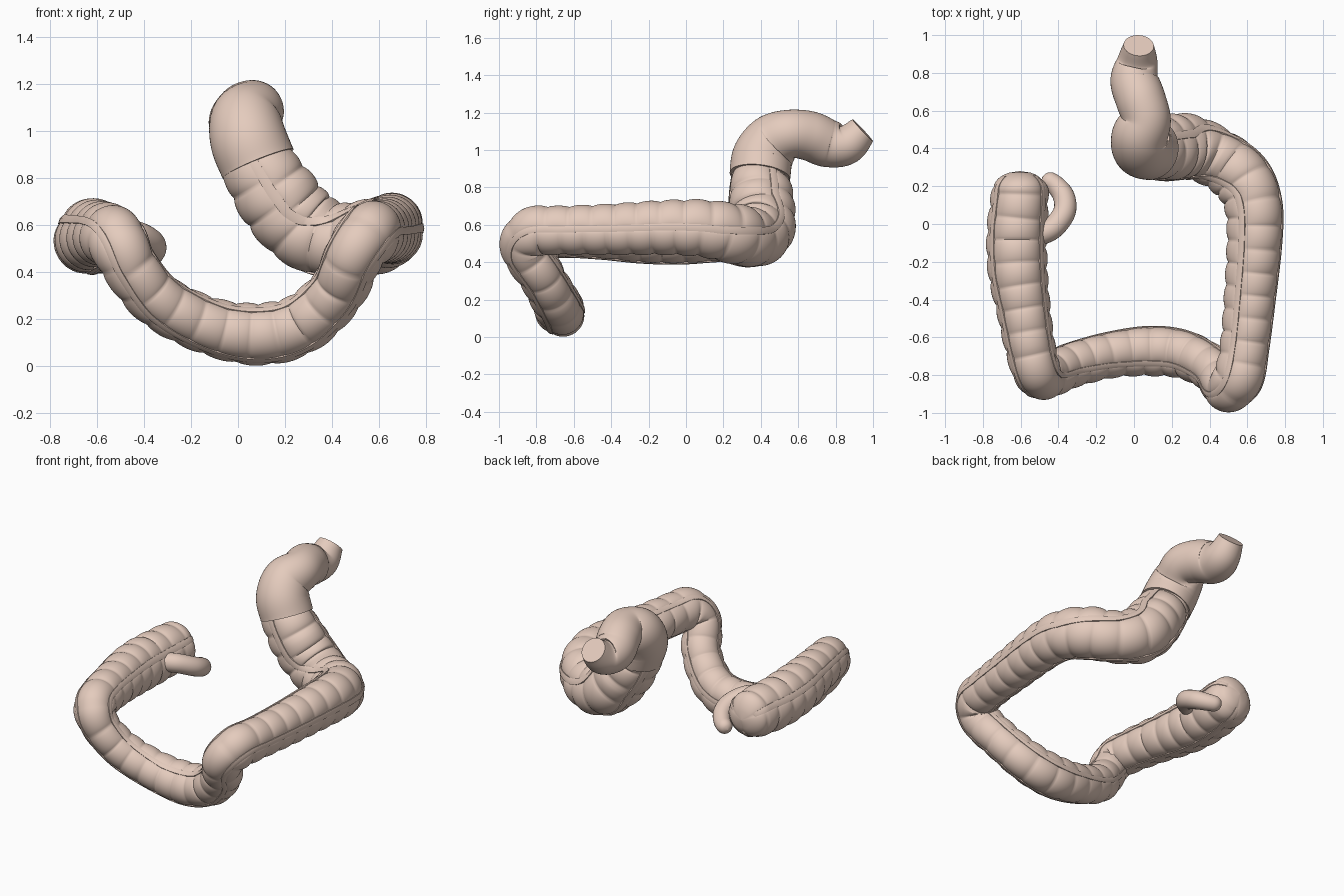
import bpy, bmesh, math
from mathutils import Vector

if "Cube" in bpy.data.objects:
    bpy.data.objects.remove(bpy.data.objects["Cube"])

skin_mat = bpy.data.materials.new("tissue")
skin_mat.diffuse_color = (0.78, 0.60, 0.51, 1)
skin_mat.use_nodes = True
skin_mat.node_tree.nodes["Principled BSDF"].inputs["Base Color"].default_value = skin_mat.diffuse_color


def sample(points, step):
    """Smooth path through (x, y, z, radius) points, resampled evenly."""
    p = [Vector(q) for q in points]
    p = [2 * p[0] - p[1]] + p + [2 * p[-1] - p[-2]]
    dense = []
    for i in range(1, len(p) - 2):
        a, b, c, d = p[i - 1:i + 3]
        for k in range(60):
            t = k / 60
            dense.append(0.5 * (2 * b + (c - a) * t + (2 * a - 5 * b + 4 * c - d) * t * t
                                + (3 * b - a - 3 * c + d) * t ** 3))
    dense.append(p[-2])
    dist = [0.0]
    for a, b in zip(dense, dense[1:]):
        dist.append(dist[-1] + (b.xyz - a.xyz).length)
    n = max(4, round(dist[-1] / step))
    out, j = [], 0
    for i in range(n + 1):
        s = dist[-1] * i / n
        while j < len(dist) - 2 and dist[j + 1] < s:
            j += 1
        f = (s - dist[j]) / max(dist[j + 1] - dist[j], 1e-9)
        q = dense[j].lerp(dense[j + 1], min(f, 1))
        out.append((q.xyz, q.w, s))
    return out, dist[-1]


def frames(path):
    """Untwisted side and up vectors along the path."""
    res, up = [], Vector((0, 0, 1))
    for i in range(len(path)):
        t = (path[min(i + 1, len(path) - 1)][0] - path[max(i - 1, 0)][0]).normalized()
        up = (up - t * up.dot(t)).normalized()
        res.append((up.cross(t), up))
    return res


def skin(name, rings, angle=40):
    """Join closed rings into a capped tube."""
    bm = bmesh.new()
    vs = [[bm.verts.new(v) for v in r] for r in rings]
    m = len(rings[0])
    for a, b in zip(vs, vs[1:]):
        for k in range(m):
            bm.faces.new((a[k], a[(k + 1) % m], b[(k + 1) % m], b[k]))
    bm.faces.new(vs[0][::-1])
    bm.faces.new(vs[-1])
    bmesh.ops.recalc_face_normals(bm, faces=bm.faces)
    me = bpy.data.meshes.new(name)
    bm.to_mesh(me)
    bm.free()
    me.materials.append(skin_mat)
    ob = bpy.data.objects.new(name, me)
    bpy.context.collection.objects.link(ob)
    bpy.context.view_layer.objects.active = ob
    ob.select_set(True)
    bpy.ops.object.shade_smooth_by_angle(angle=math.radians(angle))
    ob.select_set(False)
    return ob


def dome(s, r, length, start, end):
    """Radius multiplier for rounded ends."""
    k = 1.0
    for on, d in ((start, s), (end, length - s)):
        if on and d < r:
            k *= math.sqrt(max(1 - (1 - d / r) ** 2, 0.0004))
    return k


def smooth_tube(name, points, start=False, end=False, sides=40, step=0.012):
    path, length = sample(points, step)
    rings = []
    for (c, r, s), (u, v) in zip(path, frames(path)):
        r *= dome(s, r, length, start, end)
        rings.append([c + r * (u * math.cos(a) + v * math.sin(a))
                      for a in (2 * math.pi * k / sides for k in range(sides))])
    return skin(name, rings)


# Pouched colon: ascending, transverse, descending and sigmoid runs
colon = [(-0.605, 0.28, 0.55, 0.145), (-0.605, 0.14, 0.55, 0.155), (-0.62, -0.05, 0.545, 0.162),
         (-0.615, -0.25, 0.55, 0.16), (-0.585, -0.45, 0.555, 0.145), (-0.55, -0.65, 0.555, 0.135),
         (-0.51, -0.79, 0.53, 0.13), (-0.455, -0.80, 0.42, 0.12), (-0.33, -0.745, 0.275, 0.12),
         (-0.12, -0.69, 0.17, 0.124), (0.09, -0.67, 0.135, 0.134), (0.27, -0.69, 0.18, 0.13),
         (0.42, -0.77, 0.32, 0.123), (0.49, -0.865, 0.47, 0.127), (0.555, -0.815, 0.56, 0.135),
         (0.588, -0.65, 0.57, 0.132), (0.615, -0.4, 0.575, 0.138), (0.64, -0.1, 0.585, 0.148),
         (0.635, 0.1, 0.58, 0.155), (0.57, 0.25, 0.55, 0.163), (0.43, 0.355, 0.53, 0.163),
         (0.29, 0.405, 0.58, 0.175), (0.175, 0.40, 0.71, 0.178), (0.085, 0.395, 0.85, 0.158),
         (0.05, 0.41, 0.94, 0.13)]
POUCH, SIDES = 0.122, 60
path, total = sample(colon, 0.0085)
frm = frames(path)


def turn(s):
    """Slow twist of the band positions along the colon."""
    keys = ((0, 30), (0.25, 30), (0.38, 55), (0.8, 60), (0.93, 0), (1.01, 0))
    f = s / total
    for (a, p), (b, q) in zip(keys, keys[1:]):
        if f <= b:
            return math.radians(p + (q - p) * (f - a) / (b - a))
    return 0.0


rings = []
for (c, r, s), (u, v) in zip(path, frm):
    r *= dome(s, r * 0.7, total, True, False)
    ring = []
    for k in range(SIDES):
        w = 3 * k / SIDES
        sector, f = int(w), w % 1
        bulge = math.sin(math.pi * f) ** 0.55 if f > 0 else 0
        swell = abs(math.sin(math.pi * (s / POUCH + 0.33 * sector))) ** 0.55
        rr = r * (0.88 + 0.145 * bulge * (0.3 + 0.7 * swell))
        a = turn(s) + 2 * math.pi * k / SIDES
        ring.append(c + rr * (u * math.cos(a) + v * math.sin(a)))
    rings.append(ring)
skin("pouched_colon", rings, 60)

# Three muscle bands running lengthwise in the grooves
for b in range(3):
    rings = []
    for (c, r, s), (u, v) in list(zip(path, frm))[3::2]:
        mid = turn(s) + 2 * math.pi * b / 3
        r *= dome(s, r * 0.7, total, True, False)
        rings.append([c + r * h * (u * math.cos(mid + d) + v * math.sin(mid + d))
                      for d, h in ((-0.14, 0.87), (-0.13, 0.96), (0, 0.98),
                                   (0.13, 0.96), (0.14, 0.87))])
    skin("muscle_band_%d" % (b + 1), rings)

# Smooth rectum with a flat end
smooth_tube("rectum", [(0.085, 0.395, 0.86, 0.163), (0.045, 0.41, 0.96, 0.163),
                       (0.035, 0.47, 1.045, 0.152), (0.065, 0.555, 1.085, 0.13),
                       (0.035, 0.66, 1.075, 0.132), (0.003, 0.76, 1.035, 0.128),
                       (0.018, 0.86, 1.03, 0.108), (0.025, 0.945, 1.105, 0.08)], sides=48)

# Appendix curling off the first pouch
smooth_tube("appendix", [(-0.51, -0.06, 0.56, 0.06), (-0.43, -0.02, 0.555, 0.06),
                         (-0.37, 0.06, 0.52, 0.06), (-0.37, 0.14, 0.485, 0.058),
                         (-0.415, 0.205, 0.455, 0.052), (-0.485, 0.25, 0.44, 0.045)],
            end=True, sides=24, step=0.008)
